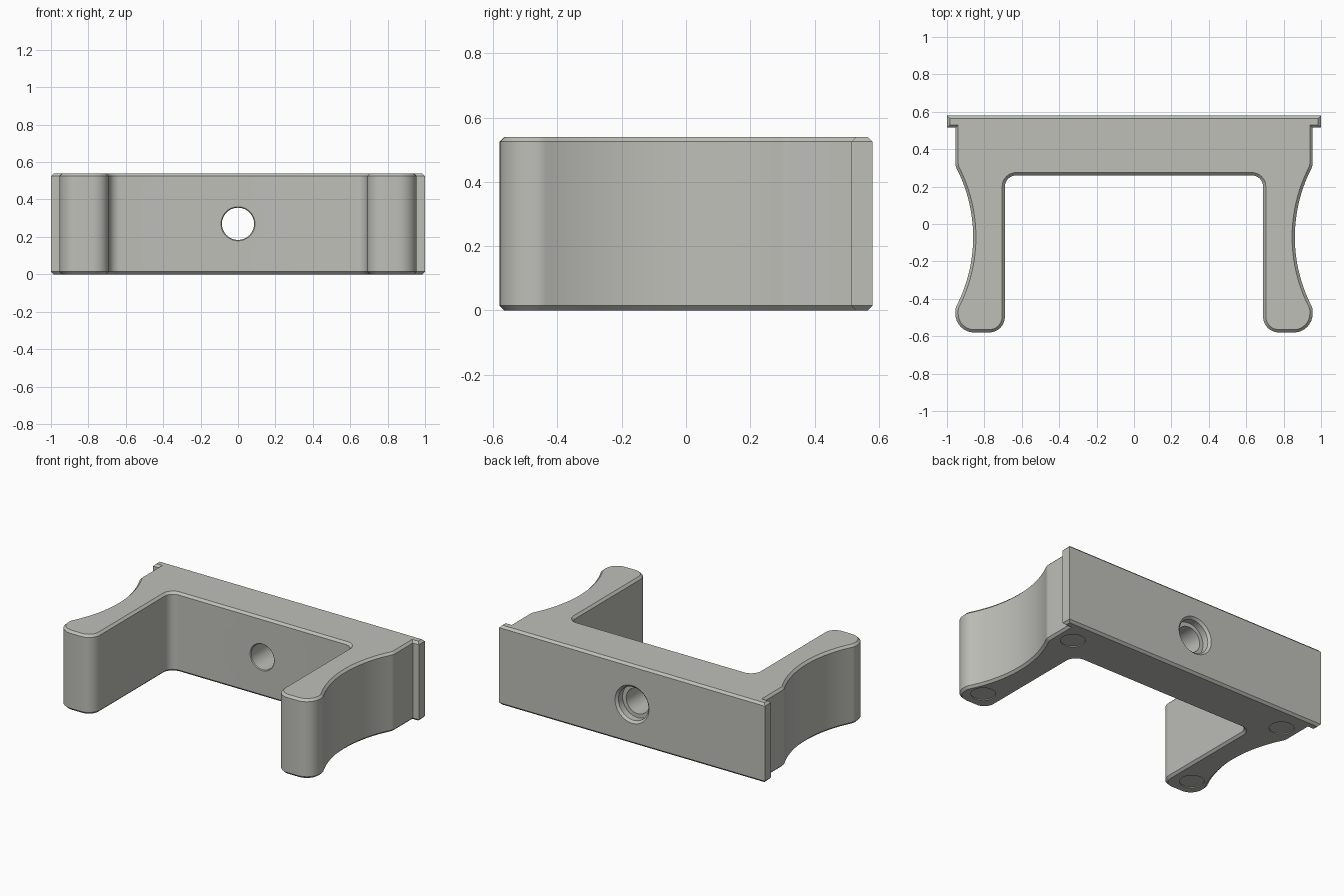
import bpy, bmesh, math
from mathutils import Vector, Matrix

if "Cube" in bpy.data.objects:
    bpy.data.objects.remove(bpy.data.objects["Cube"])

H, C = 0.54, 0.015          # body height, edge chamfer


def rounded(corners, seg=8):
    """Round each (x, y, radius) corner of an open point chain."""
    out = []
    for i, (x, y, r) in enumerate(corners):
        p = Vector((x, y))
        if r == 0:
            out.append(p)
            continue
        a = (Vector(corners[i - 1][:2]) - p).normalized()
        b = (Vector(corners[i + 1][:2]) - p).normalized()
        half = a.angle(b) / 2
        centre = p + (a + b).normalized() * r / math.sin(half)
        v0 = p + a * r / math.tan(half) - centre
        v1 = p + b * r / math.tan(half) - centre
        ang = math.atan2(v0.x * v1.y - v0.y * v1.x, v0.dot(v1))
        for k in range(seg + 1):
            out.append(centre + Matrix.Rotation(ang * k / seg, 2) @ v0)
    return out


def inset(pts, d):
    """Mitred inward offset of a counter-clockwise outline."""
    res = []
    for i, p in enumerate(pts):
        e0 = (p - pts[i - 1]).normalized()
        e1 = (pts[(i + 1) % len(pts)] - p).normalized()
        n0, n1 = Vector((-e0.y, e0.x)), Vector((-e1.y, e1.x))
        res.append(p + (n0 + n1) * d / (1 + n0.dot(n1)))
    return res


def skin(name, rings):
    """Solid made from stacked closed rings."""
    bm = bmesh.new()
    loops = [[bm.verts.new(v) for v in ring] for ring in rings]
    n = len(loops[0])
    for lo, hi in zip(loops, loops[1:]):
        for i in range(n):
            j = (i + 1) % n
            bm.faces.new((lo[i], lo[j], hi[j], hi[i]))
    bm.faces.new(loops[0][::-1])
    bm.faces.new(loops[-1])
    bmesh.ops.recalc_face_normals(bm, faces=bm.faces)
    me = bpy.data.meshes.new(name)
    bm.to_mesh(me)
    bm.free()
    ob = bpy.data.objects.new(name, me)
    bpy.context.collection.objects.link(ob)
    return ob


def lathe(name, profile, place, seg=48):
    """Solid of revolution; place(u, v, along) gives the position."""
    return skin(name, [[place(r * math.cos(2 * math.pi * k / seg),
                              r * math.sin(2 * math.pi * k / seg), t)
                        for k in range(seg)] for t, r in profile])


# Right half outline: pocket, leg tip, scooped side, back lip
R, span, steps = 0.8056, 0.35, 24
tilt = math.asin(span / R)
scoop = []
for k in range(steps + 1):
    a = -tilt + 2 * tilt * k / steps
    scoop.append((0.86 + R * (1 - math.cos(a)), -0.07 + R * math.sin(a), 0))
half = rounded([(0, 0.26, 0), (0.69, 0.26, 0.06), (0.69, -0.58, 0.085),
                (0.955, -0.58, 0.1), (0.955, -0.45, 0.07)] + scoop +
               [(0.955, 0.31, 0.07), (0.955, 0.515, 0), (1, 0.515, 0),
                (1, 0.58, 0), (0, 0.58, 0)])
half = half[1:-1]
outline = half + [Vector((-p.x, p.y)) for p in reversed(half)]
small = inset(outline, C)
body = skin("bracket_body", [[(p.x, p.y, z) for p in ring] for ring, z in
                             ((small, 0), (outline, C), (outline, H - C), (small, H))])

# Screw hole with chamfered counterbore at the back
cutters = [lathe("screw_hole_cutter",
                 [(0.60, 0.148), (0.565, 0.113), (0.52, 0.113), (0.52, 0.086),
                  (0.265, 0.086), (0.25, 0.101)],
                 lambda u, v, t: (u, t, 0.27 + v))]
# Shallow round pads in the underside
for sx in (-1, 1):
    for y in (-0.44, 0.41):
        cutters.append(lathe("pad_cutter", [(-0.02, 0.076), (0.006, 0.076)],
                             lambda u, v, t: (sx * 0.83 + u, y + v, t)))

bpy.context.view_layer.objects.active = body
body.select_set(True)
for cutter in cutters:
    cutter.hide_render = True
    mod = body.modifiers.new("cut", 'BOOLEAN')
    mod.operation, mod.solver, mod.object = 'DIFFERENCE', 'EXACT', cutter
    bpy.ops.object.modifier_apply(modifier=mod.name)
    bpy.data.objects.remove(cutter)

# Single warm grey finish
grey = bpy.data.materials.new("warm_grey")
grey.diffuse_color = (0.52, 0.52, 0.485, 1)
grey.use_nodes = True
grey.node_tree.nodes["Principled BSDF"].inputs["Base Color"].default_value = grey.diffuse_color
body.data.materials.clear()
body.data.materials.append(grey)
bpy.ops.object.shade_smooth_by_angle(angle=math.radians(30))
